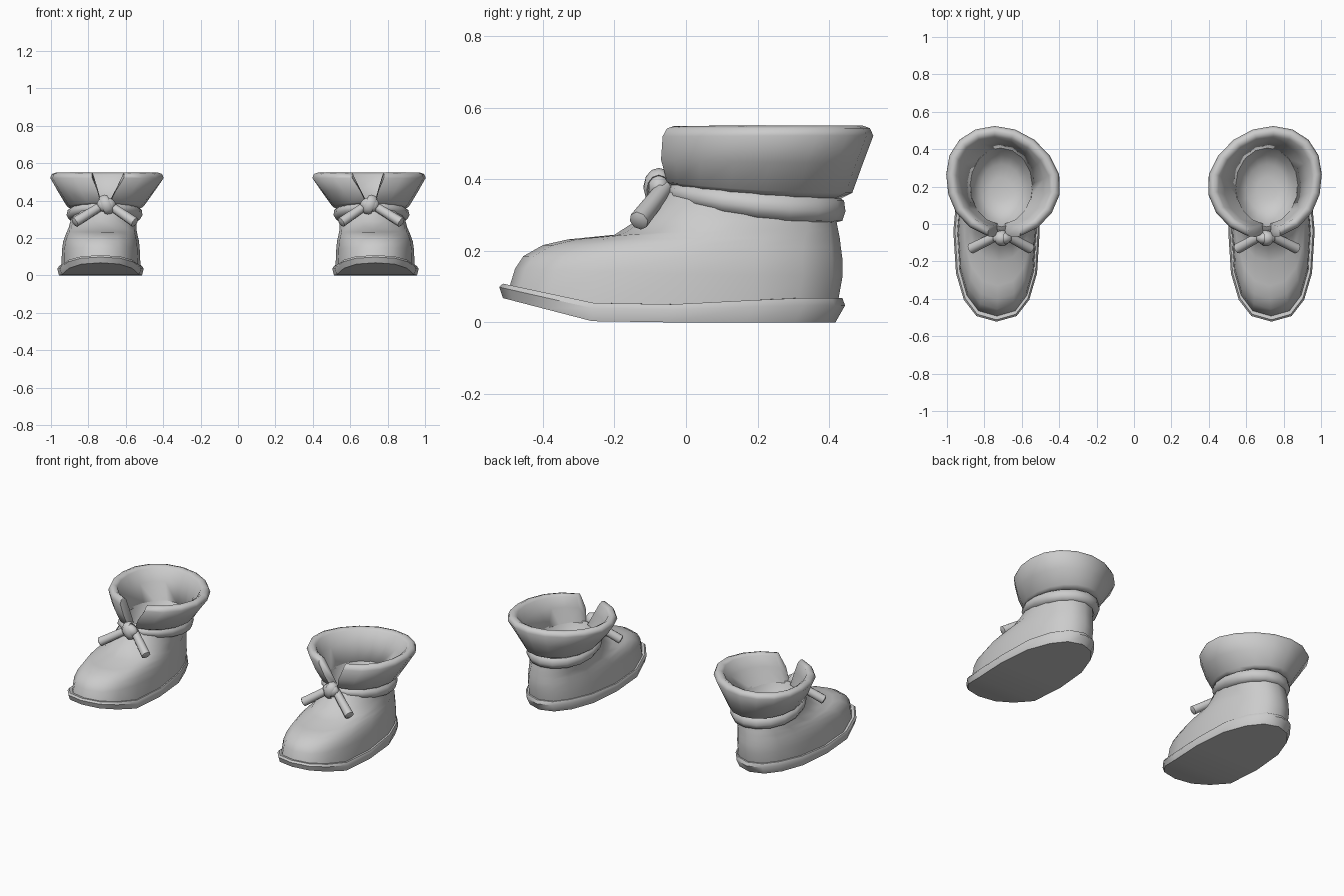
import bpy, bmesh, math
from mathutils import Vector

if "Cube" in bpy.data.objects:
    bpy.data.objects.remove(bpy.data.objects["Cube"])

N = 16


def ring(cx, hw, yf, yb, zf, zb, n=2.0, taper=0.0, gap=0, height=None, skew=0.0):
    """Outline from the front round to the front again; gap (degrees) leaves a notch."""
    count = N if gap else N - 1
    pts = []
    for k in range(count + 1):
        a = math.radians(gap + (360 - 2 * gap) * k / count) if gap else 2 * math.pi * k / N
        s, c = math.sin(a), -math.cos(a)
        x = math.copysign(abs(s) ** (2 / n), s) * hw * (1 - taper * max(0, c) ** 2)
        v = math.copysign(abs(c) ** (2 / n), c)
        y = (yf + yb) / 2 + v * (yb - yf) / 2
        t = (1 - v) / 2
        z = height(y) if height else zb + (zf - zb) * t * t
        pts.append((cx + x + skew * max(0, v), y, z))
    return pts


def finish(bm, name, angle=75):
    bmesh.ops.recalc_face_normals(bm, faces=bm.faces)
    me = bpy.data.meshes.new(name)
    bm.to_mesh(me)
    bm.free()
    ob = bpy.data.objects.new(name, me)
    bpy.context.collection.objects.link(ob)
    bpy.ops.object.select_all(action='DESELECT')
    ob.select_set(True)
    bpy.context.view_layer.objects.active = ob
    bpy.ops.object.shade_smooth_by_angle(angle=math.radians(angle))
    ob.modifiers.new("other_foot", 'MIRROR').use_mirror_merge = False
    return ob


def cap(bm, r):
    """Fill a closed ring with strips running from side to side."""
    h = N // 2
    bm.faces.new((r[0], r[1], r[N - 1]))
    for k in range(1, h - 1):
        bm.faces.new((r[k], r[k + 1], r[N - k - 1], r[N - k]))
    bm.faces.new((r[h - 1], r[h], r[h + 1]))


def loft(name, rings, around=True, loop=False, caps=(), angle=75):
    bm = bmesh.new()
    rows = [[bm.verts.new(p) for p in r] for r in rings]
    m = len(rows[0])
    for i in range(len(rows) if loop else len(rows) - 1):
        a, b = rows[i], rows[(i + 1) % len(rows)]
        for k in range(m if around else m - 1):
            j = (k + 1) % m
            bm.faces.new((a[k], a[j], b[j], b[k]))
    for i in caps:
        cap(bm, rows[i])
    if not around:
        bm.faces.new([r[0] for r in rows])
        bm.faces.new([r[-1] for r in rows])
    return finish(bm, name, angle)


# Sole: flat underneath with a raised toe
def sole_bottom(y):
    return max(0, (-0.25 - y) / 0.27 * 0.07)


def sole_top(y):
    if y < -0.2:
        return 0.042 + (-0.2 - y) / 0.32 * 0.068
    return 0.042 + min(1, (y + 0.2) / 0.5) * 0.026


def sole_mix(f):
    return lambda y: sole_bottom(y) * (1 - f) + sole_top(y) * f


loft("sole", [ring(0.735, w, f, b, 0, 0, 2.5, 0.2, height=sole_mix(h)) for w, f, b, h in (
    (0.222, -0.512, 0.418, 0),
    (0.231, -0.522, 0.445, 0.7), (0.222, -0.512, 0.437, 1), (0.195, -0.48, 0.41, 1))],
    caps=(0, 3), angle=45)

# Upper: foot, ankle shaft, then the rounded lining inside
upper = [ring(0.733, 0.212, -0.495, 0.425, 0, 0, 2.5, 0.18, height=lambda y: sole_top(y) - 0.01)]
upper += [ring(*r) for r in (
    (0.733, 0.208, -0.478, 0.438, 0.15, 0.13, 2.5, 0.15),
    (0.732, 0.203, -0.455, 0.437, 0.185, 0.18, 2.4, 0.12),
    (0.73, 0.194, -0.40, 0.433, 0.216, 0.21, 2.4, 0.08),
    (0.728, 0.187, -0.33, 0.43, 0.232, 0.235, 2.3, 0.05),
    (0.724, 0.181, -0.20, 0.425, 0.245, 0.26, 2.2),
    (0.72, 0.177, -0.13, 0.42, 0.29, 0.285, 2.1),
    (0.716, 0.176, -0.07, 0.42, 0.345, 0.30),
    (0.712, 0.18, -0.04, 0.42, 0.385, 0.345),
    (0.71, 0.168, -0.015, 0.41, 0.40, 0.37),
    (0.71, 0.145, 0.015, 0.37, 0.33, 0.31),
    (0.71, 0.11, 0.06, 0.32, 0.285, 0.275),
    (0.71, 0.055, 0.12, 0.25, 0.26, 0.26))]
loft("boot_upper", upper, caps=(-1,))

# Rounded band wrapped round the ankle
loft("ankle_band", [ring(*r) for r in (
    (0.714, 0.17, -0.03, 0.415, 0.335, 0.278),
    (0.714, 0.19, -0.045, 0.437, 0.345, 0.284),
    (0.714, 0.203, -0.055, 0.446, 0.36, 0.31),
    (0.712, 0.198, -0.052, 0.442, 0.378, 0.34),
    (0.712, 0.175, -0.035, 0.415, 0.39, 0.36))], loop=True)

# Thick flared cuff, open in a V at the front and skewed outward at the back
loft("cuff", [ring(*r[:6], gap=r[6], skew=r[7]) for r in (
    (0.71, 0.18, -0.035, 0.43, 0.382, 0.345, 6, 0),
    (0.709, 0.205, -0.055, 0.465, 0.392, 0.362, 7, 0.01),
    (0.702, 0.258, -0.075, 0.495, 0.455, 0.445, 11, 0.03),
    (0.695, 0.305, -0.077, 0.524, 0.52, 0.522, 16, 0.05),
    (0.695, 0.295, -0.066, 0.514, 0.542, 0.543, 17, 0.05),
    (0.695, 0.272, -0.046, 0.492, 0.549, 0.551, 18, 0.05),
    (0.695, 0.25, -0.028, 0.468, 0.535, 0.538, 18, 0.05),
    (0.70, 0.222, -0.015, 0.44, 0.475, 0.47, 14, 0.03),
    (0.71, 0.165, 0.0, 0.405, 0.39, 0.36, 7, 0))], around=False, loop=True)

# Knot: a squashed ball with a strap wrapped over it
knot = Vector((0.705, -0.076, 0.378))
bm = bmesh.new()
bmesh.ops.create_uvsphere(bm, u_segments=10, v_segments=7, radius=1)
for v in bm.verts:
    v.co = knot + Vector((v.co.x * 0.054, v.co.y * 0.034, v.co.z * 0.04))
strap = []
for k in range(12):
    a = 2 * math.pi * k / 12
    centre = Vector((0.016 * math.cos(a), -0.034 * math.sin(a), 0.042 * math.cos(a)))
    out = centre.normalized()
    side = Vector((1, 0, -0.35)).normalized()
    strap.append([bm.verts.new(knot + centre + out * 0.010 * math.sin(b) + side * 0.024 * math.cos(b))
                  for b in [math.pi / 3 * j for j in range(6)]])
for k in range(12):
    a, b = strap[k], strap[(k + 1) % 12]
    for j in range(6):
        bm.faces.new((a[j], a[(j + 1) % 6], b[(j + 1) % 6], b[j]))
finish(bm, "lace_knot")

# Two lace ends hanging from the knot
for side, name in ((-1, "lace_end_inner"), (1, "lace_end_outer")):
    start = knot + Vector((side * 0.02, 0.016, -0.003))
    end = Vector((0.712 + side * 0.16, -0.132, 0.284))
    d = end - start
    bm = bmesh.new()
    bmesh.ops.create_cone(bm, cap_ends=True, segments=8, radius1=0.024, radius2=0.028, depth=d.length)
    rot = d.to_track_quat('Z', 'Y')
    for v in bm.verts:
        v.co = rot @ v.co + (start + end) / 2
    # rounded tip
    tip = [f for f in bm.faces if len(f.verts) == 8 and f.calc_center_median().z < 0.33]
    ext = bmesh.ops.extrude_discrete_faces(bm, faces=tip)["faces"][0]
    mid = ext.calc_center_median()
    for v in ext.verts:
        v.co = mid + (v.co - mid) * 0.6 + d.normalized() * 0.006
    finish(bm, name, 50)
